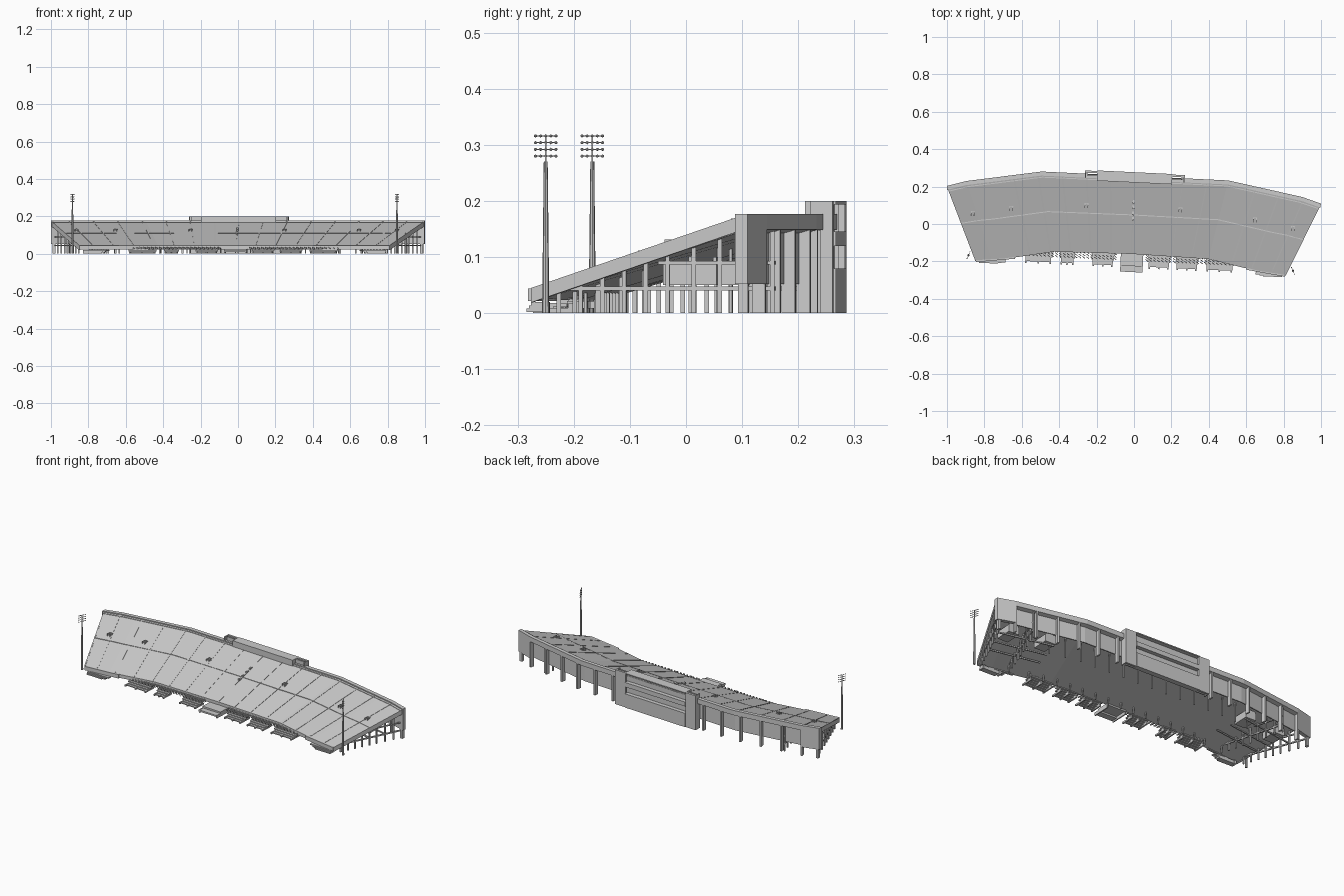
import bpy, bmesh, math
from mathutils import Vector, Matrix

if "Cube" in bpy.data.objects:
    bpy.data.objects.remove(bpy.data.objects["Cube"])

TILT = -0.0475          # whole stand is turned slightly in plan
OFFX = -0.0075
BACK = [(0, .257), (.5, .257), (.9, .187), (1, .157)]
FRONT = [(0, -.16), (.5, -.168), (.82, -.22), (1, -.236)]
Z0, Z1, THICK = .043, .177, .028
STATIONS = [-1, -.9, -.82, -.5, 0, .5, .82, .9, 1]
GREY = bpy.data.materials.new("concrete")
GREY.diffuse_color = (.55, .55, .55, 1)
GREY.use_nodes = True
GREY.node_tree.nodes["Principled BSDF"].inputs["Base Color"].default_value = GREY.diffuse_color


def interp(table, u):
    u = abs(u)
    for (a, ya), (b, yb) in zip(table, table[1:]):
        if u <= b:
            return ya + (yb - ya) * (u - a) / (b - a)
    return table[-1][1]


def pos(u, t, dz=0.0):
    """Point on the rake: u along the stand, t from front (0) to back (1)."""
    f = Vector((.828 * u, interp(FRONT, u), Z0))
    b = Vector((u, interp(BACK, u), Z1))
    return f.lerp(b, t) + Vector((0, 0, dz))


def ground(u, t, z=0.0):
    p = pos(u, t)
    return Vector((p.x, p.y, z))


def finish(bm, name, turned=True):
    bmesh.ops.recalc_face_normals(bm, faces=bm.faces[:])
    me = bpy.data.meshes.new(name)
    bm.to_mesh(me)
    bm.free()
    me.materials.append(GREY)
    ob = bpy.data.objects.new(name, me)
    bpy.context.collection.objects.link(ob)
    if turned:
        ob.rotation_euler.z = TILT
        ob.location.x = OFFX
    return ob


def loft(bm, profiles):
    rings = [[bm.verts.new(p) for p in prof] for prof in profiles]
    for a, b in zip(rings, rings[1:]):
        n = len(a)
        for i in range(n):
            bm.faces.new((a[i], a[(i + 1) % n], b[(i + 1) % n], b[i]))
    bm.faces.new(rings[0])
    bm.faces.new(rings[-1][::-1])


def box(bm, x0, x1, y0, y1, z0, z1, ang=0):
    c = Vector(((x0 + x1) / 2, (y0 + y1) / 2, (z0 + z1) / 2))
    m = (Matrix.Translation(c) @ Matrix.Rotation(ang, 4, 'Z')
         @ Matrix.Diagonal((x1 - x0, y1 - y0, z1 - z0, 1)))
    bmesh.ops.create_cube(bm, size=1, matrix=m)


def post(bm, p, top, wx, wy, ang=0, z0=0):
    box(bm, p.x - wx / 2, p.x + wx / 2, p.y - wy / 2, p.y + wy / 2, z0, top, ang)


def beam(bm, a, b, w, h):
    side = (b - a).cross(Vector((0, 0, 1))).normalized() * w / 2
    up = Vector((0, 0, h / 2))
    loft(bm, [[p - side - up, p + side - up, p + side + up, p - side + up] for p in (a, b)])


# Sloping seating rake, smooth plane with solid underside
bm = bmesh.new()
loft(bm, [[pos(u, 0), pos(u, 1), pos(u, 1, -THICK), pos(u, 0, -THICK * .7)] for u in STATIONS])
finish(bm, "seating_rake")

# Aisles and cross walkways, very low relief
bm = bmesh.new()
for k in range(-7, 8):
    u = k * .13
    beam(bm, pos(u, .02), pos(u, .98), .006, .003)
for t in (.5, .93):
    for a, b in zip(STATIONS, STATIONS[1:]):
        beam(bm, pos(a, t), pos(b, t), .005, .003)
finish(bm, "aisles")

# Sloping side parapets and front lip at the two ends
bm = bmesh.new()
for s in (-1, 1):
    beam(bm, pos(s, 0, -.011), pos(s, .985, -.013), .006, .026)
    beam(bm, pos(s, 0, -.01), pos(.75 * s, 0, -.01), .014, .022)
finish(bm, "end_parapets")

# Rake entrances
bm = bmesh.new()
for u in (-.92, -.7, -.27, .27, .7, .92):
    p = pos(u, .6)
    for d in (-.008, .008):
        box(bm, p.x + d - .002, p.x + d + .002, p.y - .014, p.y + .012, p.z - .01, p.z + .008)
    box(bm, p.x - .008, p.x + .008, p.y + .009, p.y + .012, p.z, p.z + .008)
for t in (.45, .52, .6, .67):
    p = pos(0, t)
    box(bm, -.005, .005, p.y - .01, p.y + .01, p.z - .004, p.z + .007)
finish(bm, "rake_entrances")

# Back wall: top beam, recessed panels, flush end panels
bm = bmesh.new()


def wall(us, inset, thick, z0, z1):
    prof = []
    for u in us:
        y = interp(BACK, u) - inset
        prof.append([Vector((u, y, z0)), Vector((u, y - thick, z0)),
                     Vector((u, y - thick, z1)), Vector((u, y, z1))])
    loft(bm, prof)


wall(STATIONS, 0, .022, .158, .1765)
wall([-.9, -.5, 0, .5, .9], .022, .006, .052, .16)
for s in (-1, 1):
    wall([s, .9 * s], 0, .022, .052, .16)
finish(bm, "back_wall")

# Back columns
bm = bmesh.new()
for s in (-1, 1):
    for k in range(6):
        u = s * (.3 + .12 * k)
        ang = 0 if abs(u) < .5 else -s * .17
        post(bm, Vector((u, interp(BACK, u) - .014, 0)), .16, .01, .024, ang)
    post(bm, Vector((s * .985, interp(BACK, 1) - .008, 0)), .06, .014, .018)
finish(bm, "back_columns")

# Rear tower block with horizontal bands, end piers and thin side wings
bm = bmesh.new()
box(bm, -.2, .2, .222, .254, .16, .2)
box(bm, -.255, .255, .247, .254, 0, .198)
for z0, z1 in ((0, .08), (.12, .146), (.194, .2)):
    box(bm, -.2, .2, .25, .277, z0, z1)
for s in (-1, 1):
    x0, x1 = sorted((s * .2, s * .267))
    box(bm, x0, x1, .262, .274, 0, .2)
    box(bm, s * .264 - .003, s * .264 + .003, .235, .274, 0, .2)
finish(bm, "rear_tower")

# Open frame under both ends, posts and beams
bm = bmesh.new()
for s in (-1, 1):
    for u in (.985, .8):
        for t in (.12, .22, .32, .42, .52, .62, .74, .86, .97):
            post(bm, ground(s * u, t), pos(s * u, t).z - .02, .008, .008)
        beam(bm, ground(s * u, .1, .044), ground(s * u, .98, .044), .008, .007)
        beam(bm, ground(s * u, .58, .09), ground(s * u, .98, .09), .008, .006)
    for t in (.32, .52, .74):
        beam(bm, ground(s * .985, t, .044), ground(s * .64, t, .044), .007, .007)
finish(bm, "end_frames")

# Inner posts beneath the rake
bm = bmesh.new()
for k in range(-7, 8):
    for t in (.1, .72):
        post(bm, ground(k * .095, t), pos(k * .095, t).z - .02, .006, .006)
finish(bm, "inner_posts")

# Entrance rooms hung under the ends
bm = bmesh.new()
for u in (-.9, -.68, .68, .9):
    p = ground(u, .66)
    box(bm, p.x - .03, p.x + .03, p.y - .045, p.y + .05, .05, .062)
    for d in (-.03, .03):
        box(bm, p.x + d - .003, p.x + d + .003, p.y - .045, p.y + .05, .05, .09)
    box(bm, p.x - .03, p.x + .03, p.y + .044, p.y + .05, .05, .1)
finish(bm, "entrance_rooms")

# Lower front seating blocks
bm = bmesh.new()
for x0, x1 in ((-.57, -.42), (-.38, -.3), (-.21, -.09), (.09, .21), (.24, .36), (.4, .55)):
    for i in range(5):
        y = -.16 - .013 * i
        box(bm, x0 + .012 * (i > 2), x1 - .012 * (i > 2), y - .013, y, .021 - .005 * i, .027 - .005 * i)
    for x in (x0 + .01, (x0 + x1) / 2, x1 - .01):
        box(bm, x - .004, x + .004, -.235, -.16, 0, .009)
        box(bm, x - .004, x + .004, -.185, -.165, 0, .025)
finish(bm, "front_blocks")

# Front seats, short slanted rows
bm = bmesh.new()
for k in range(-26, 27):
    x = k * .021
    if abs(x) > .07:
        for y in (-.16, -.173, -.186):
            beam(bm, Vector((x - .007, y, .032)), Vector((x + .007, y - .01, .028)), .004, .007)
finish(bm, "front_seats")

# Centre dugout and end steps
bm = bmesh.new()
box(bm, -.055, .065, -.225, -.15, .017, .026)
box(bm, -.055, .065, -.257, -.22, .008, .017)
for x in (-.052, .062):
    box(bm, x - .003, x + .003, -.255, -.15, 0, .018)
for s in (-1, 1):
    for i in range(3):
        x0, x1 = sorted((s * (.67 + .02 * i), s * .81))
        box(bm, x0, x1, -.238 - .004 * i, -.215, .014 - .006 * i, .02 - .006 * i)
    for x in (.7, .8):
        box(bm, s * x - .005, s * x + .005, -.235, -.21, 0, .02)
finish(bm, "dugout_and_steps")

# Floodlight masts with four rows of lamps
for name, x, y, ang in (("left", -.885, -.167, 1.15), ("right", .85, -.25, -1.15)):
    bm = bmesh.new()
    bmesh.ops.create_cone(bm, cap_ends=True, segments=8, radius1=.0065, radius2=.0035,
                          depth=.27, matrix=Matrix.Translation((x, y, .135)))
    box(bm, x - .0015, x + .0015, y - .0015, y + .0015, .27, .318)
    d = Vector((math.cos(ang), math.sin(ang), 0))
    for z in (.28, .292, .304, .316):
        c = Vector((x, y, z))
        beam(bm, c - d * .023, c + d * .023, .0015, .0015)
        for i in range(-2, 3):
            p = c + d * .01 * i
            bmesh.ops.create_icosphere(bm, subdivisions=1, radius=.003,
                                       matrix=Matrix.Translation(p))
    finish(bm, "floodlight_" + name, turned=False)
